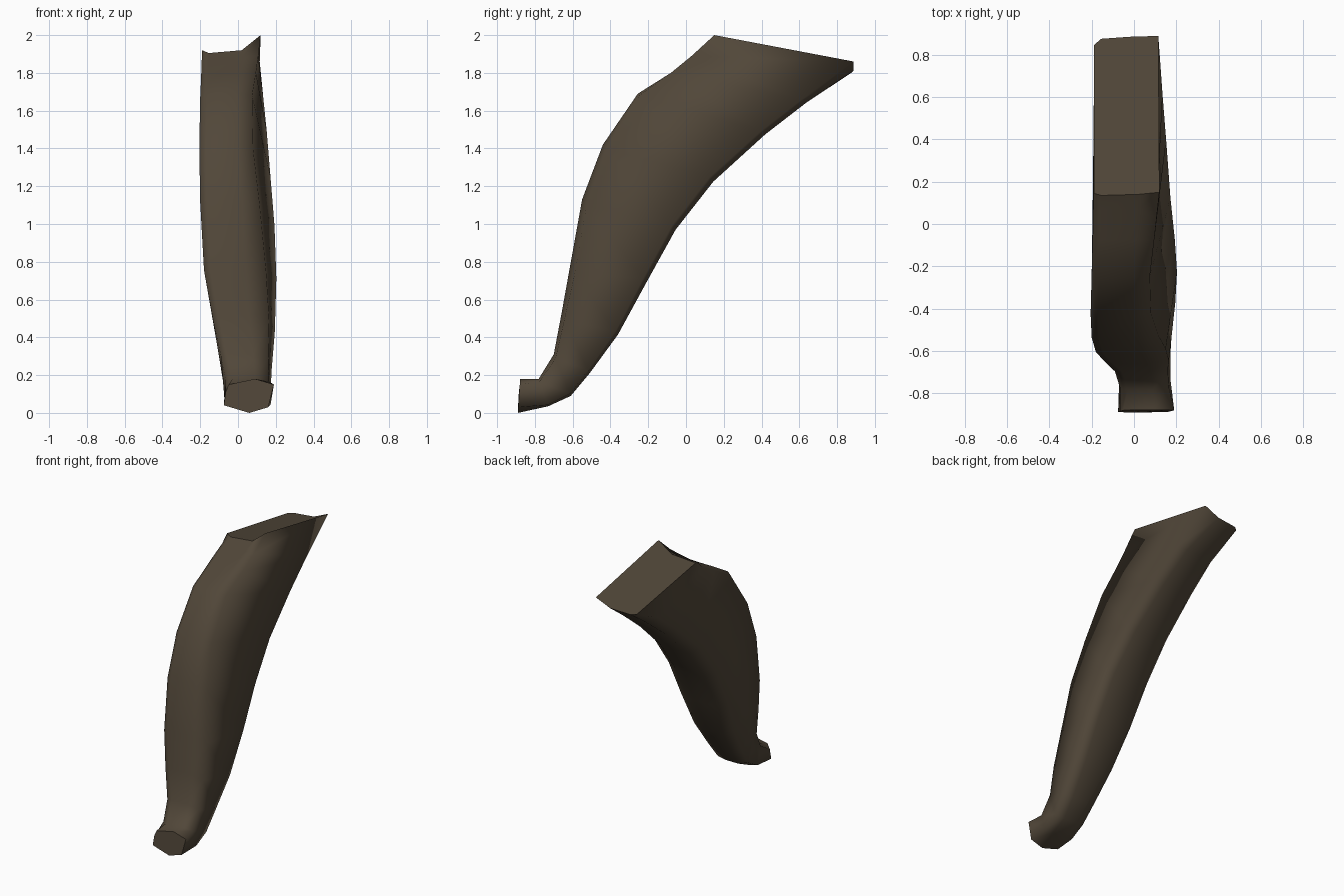
import bpy, bmesh

# one flat colour
mat = bpy.data.materials.new("dark brown")
mat.diffuse_color = (0.083, 0.063, 0.041, 1)

# stations: front edge (y, z), back edge (y, z),
# x of front left, back left, front middle, front right, back right,
# set-back of front middle and of front right
STATIONS = [
    ((-0.78, 0.18), (-0.73, 0.035), -0.065, -0.07, 0.09, 0.165, 0.172, 0, 0.1),
    ((-0.70, 0.31), (-0.61, 0.09), -0.09, -0.07, 0.08, 0.16, 0.172, 0, 0.1),
    ((-0.66, 0.52), (-0.51, 0.21), -0.135, -0.09, 0.06, 0.165, 0.178, 0, 0.1),
    ((-0.615, 0.77), (-0.36, 0.415), -0.18, -0.125, 0.04, 0.15, 0.195, 0, 0.1),
    ((-0.55, 1.13), (-0.21, 0.69), -0.20, -0.17, 0.02, 0.115, 0.203, 0, 0.07),
    ((-0.44, 1.42), (-0.055, 0.97), -0.205, -0.19, 0.0, 0.08, 0.193, 0, 0.05),
    ((-0.255, 1.69), (0.145, 1.225), -0.20, -0.195, 0.0, 0.075, 0.172, 0, 0.02),
    ((-0.08, 1.80), (0.42, 1.475), -0.195, -0.192, 0.01, 0.095, 0.152, 0.01, 0),
    ((0.03, 1.89), (0.64, 1.645), -0.192, -0.19, 0.015, 0.107, 0.135, 0.06, 0),
]

# foot end and top end outlines, in the same winding as the stations
FOOT = [(-0.065, -0.885, 0.11), (-0.05, -0.88, 0.15), (0.09, -0.88, 0.18), (0.19, -0.88, 0.15),
        (0.16, -0.888, 0.03), (0.06, -0.89, 0.0), (-0.04, -0.89, 0.03), (-0.075, -0.888, 0.04)]
TOP = [(-0.19, 0.145, 1.92), (-0.155, 0.135, 1.905), (0.02, 0.14, 1.92), (0.12, 0.15, 2.0),
       (0.115, 0.888, 1.86), (0.0, 0.886, 1.81), (-0.155, 0.875, 1.80), (-0.19, 0.845, 1.80)]


def section(front, back, xl, xbl, xm, xf, xb, um, uf):
    """Eight-sided section: u = 0 on the front edge, 1 on the back edge."""
    outline = [(xl, um + 0.04), (xl + 0.035, um), (xm, um), (xf, uf),
               (xb, 0.95), (xb - 0.07, 1), (xbl + 0.07, 1), (xbl, 0.9)]
    return [(x, front[0] + u * (back[0] - front[0]), front[1] + u * (back[1] - front[1]))
            for x, u in outline]


# curved leg: skin the sections smoothly, cap both ends with crisp edges
bm = bmesh.new()
rings = [[bm.verts.new(p) for p in ring]
         for ring in [FOOT] + [section(*s) for s in STATIONS] + [TOP]]
for a, b in zip(rings, rings[1:]):
    for i in range(8):
        j = (i + 1) % 8
        bm.faces.new((a[i], a[j], b[j], b[i]))
for f in bm.faces:
    f.smooth = True
for ring in (rings[0], rings[-1]):
    cap = bm.faces.new(ring)
    for e in cap.edges:
        e.smooth = False
bmesh.ops.recalc_face_normals(bm, faces=bm.faces)

mesh = bpy.data.meshes.new("curved_leg")
bm.to_mesh(mesh)
bm.free()
mesh.materials.append(mat)
leg = bpy.data.objects.new("curved_leg", mesh)
bpy.context.collection.objects.link(leg)
